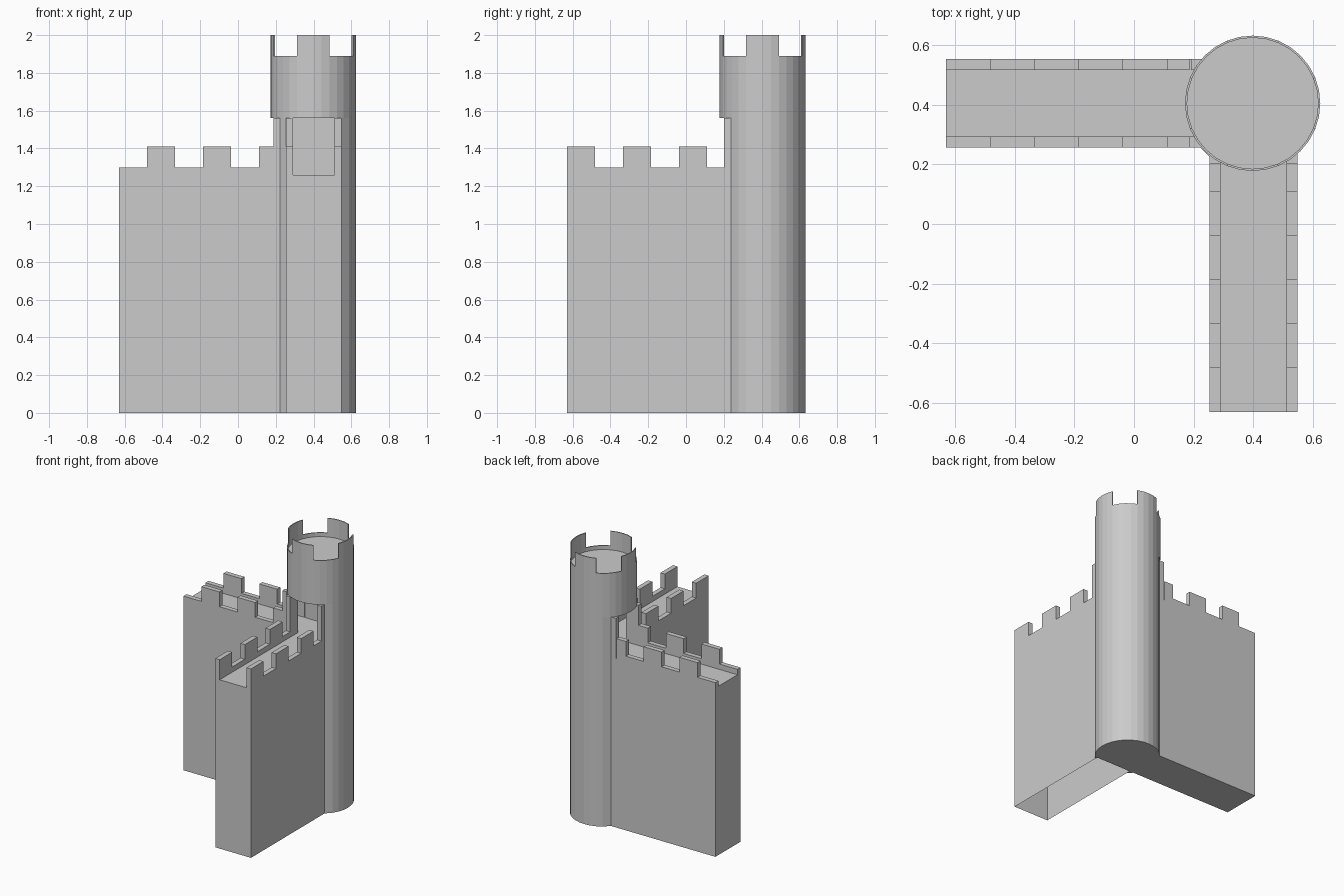
import bpy, bmesh, math

if "Cube" in bpy.data.objects:
    bpy.data.objects.remove(bpy.data.objects["Cube"])

stone = bpy.data.materials.new("grey stone")
stone.diffuse_color = (0.6, 0.6, 0.6, 1)
stone.use_nodes = True
stone.node_tree.nodes["Principled BSDF"].inputs["Base Color"].default_value = stone.diffuse_color

CX, CY, R, N = 0.398, 0.405, 0.227, 32      # tower centre, radius, sides
WALK, LOW, HIGH, DOOR = 1.26, 1.30, 1.41, 1.56
T = 0.036                                   # parapet thickness
IN, OUT = 0.257, 0.553                      # wall faces, inner and outer
OFFX = -0.004                               # small shift of the x-side faces
BX0, BX1 = IN + OFFX + 0.001, OUT + OFFX - 0.001


def prism(name, pts, vec, bottom=True):
    """Extrude a flat outline of 3D points along vec."""
    bm = bmesh.new()
    a = [bm.verts.new(p) for p in pts]
    b = [bm.verts.new([p[i] + vec[i] for i in range(3)]) for p in pts]
    n = len(pts)
    base = bm.faces.new(a[::-1])
    bm.faces.new(b)
    for i in range(n):
        j = (i + 1) % n
        bm.faces.new((a[i], a[j], b[j], b[i]))
    bmesh.ops.recalc_face_normals(bm, faces=bm.faces)
    if not bottom:
        bmesh.ops.delete(bm, geom=[base], context='FACES_ONLY')
    me = bpy.data.meshes.new(name)
    bm.to_mesh(me)
    bm.free()
    me.materials.append(stone)
    ob = bpy.data.objects.new(name, me)
    bpy.context.collection.objects.link(ob)
    return ob


def plan(name, pts, z0, z1, bottom=True):
    return prism(name, [(x, y, z0) for x, y in pts], (0, 0, z1 - z0), bottom)


def rect(x0, x1, y0, y1):
    return [(x0, y0), (x1, y0), (x1, y1), (x0, y1)]


def circ(r, deg):
    return (CX + r * math.cos(math.radians(deg)), CY + r * math.sin(math.radians(deg)))


def battlement(start, end, high):
    """Stepped side profile (distance, z) of a parapet."""
    pts, s = [(start, WALK)], start
    while s < end - 0.001:
        e = min(s + 0.148, end)
        z = HIGH if high else LOW
        pts += [(s, z), (e, z)]
        s, high = e, not high
    return pts + [(end, WALK)]


# wall bodies; the front wall is open underneath
plan("side_wall", rect(-0.63, BX1, IN, OUT), 0, WALK)
plan("front_wall", rect(BX0, BX1, -0.63, IN), 0, WALK, bottom=False)

# battlements on both edges of each wall
for tag, y in (("inner", IN), ("outer", OUT - T)):
    prism("side_wall_parapet_" + tag,
          [(s, y, z) for s, z in battlement(-0.63, 0.187, False)], (0, T, 0))
for tag, x in (("inner", BX0), ("outer", BX1 - T)):
    prism("front_wall_parapet_" + tag,
          [(x, s, z) for s, z in battlement(-0.63, 0.202, True)], (T, 0, 0))

# chamfered inner corner below the tower
plan("corner_fill", [(0.222, IN), (BX0, 0.224), (BX0, IN)], 0, WALK)
plan("inner_passage_wall",
     [(0.187, IN), (0.222, IN), (BX0, 0.224), (BX0, 0.202), (BX0 + T, 0.202),
      (BX0 + T, IN + T), (0.187, IN + T)], WALK, DOOR)

# raised outer walls of the covered passage
plan("outer_passage_wall",
     [(BX1, 0.202), (BX1, OUT), (0.192, OUT), (0.192, OUT - T),
      (BX1 - T, OUT - T), (BX1 - T, 0.202)], WALK, DOOR)

# rounded outer side of the tower, down to the ground
step = 360 / N
arc = [circ(R, step * k) for k in range(-4, 13)]
arc = [(BX1 - 0.002, 0.235)] + arc[1:-1] + [(0.232, OUT - 0.002)]
plan("tower_shaft", arc + [(BX1 - 0.01, OUT - 0.01)], 0, DOOR)

# upper tower drum with its recessed floor
plan("tower_drum", [circ(R, step * k) for k in range(N)], DOOR, 1.86)


def ring(a0, a1, n):
    ang = [a0 + (a1 - a0) * k / n for k in range(n + 1)]
    return [circ(R, a) for a in ang] + [circ(R - 0.007, a) for a in reversed(ang)]


# thin rim and four merlons
for q in range(4):
    plan(f"tower_rim_{q}", ring(q * 90, q * 90 + 90, 8), 1.86, 1.89)
    plan(f"tower_merlon_{q}", ring(q * 90 - 22.5, q * 90 + 22.5, 4), 1.89, 2.0)
